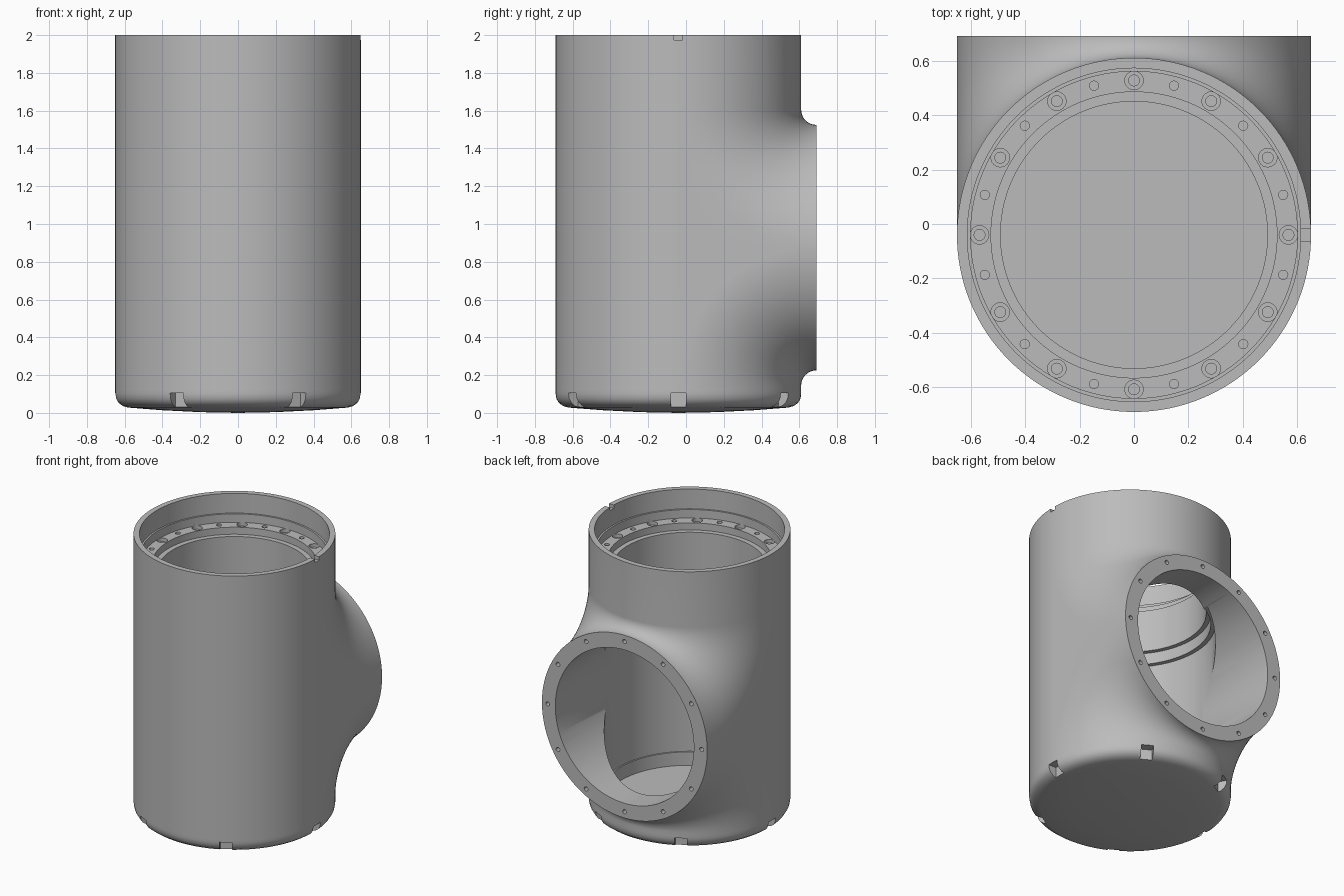
import bpy, bmesh
from math import pi, cos, sin, sqrt
from mathutils import Matrix, Vector

cube = bpy.data.objects.get("Cube")
if cube:
    bpy.data.objects.remove(cube, do_unlink=True)

R = 0.65        # outer radius of barrel and side port
YC = -0.04      # barrel axis
ZC = 0.875      # port axis height
BEND = 0.73     # port length, also the radius of the blend sweep
JOIN = 0.12     # height where the barrel meets the base
SEGS = 128

grey = bpy.data.materials.new("cast_grey")
grey.use_nodes = True
colour = (0.5, 0.5, 0.5, 1)
grey.diffuse_color = colour
grey.node_tree.nodes["Principled BSDF"].inputs["Base Color"].default_value = colour


def make_object(name, bm):
    bmesh.ops.recalc_face_normals(bm, faces=bm.faces[:])
    mesh = bpy.data.meshes.new(name)
    bm.to_mesh(mesh)
    bm.free()
    mesh.materials.append(grey)
    obj = bpy.data.objects.new(name, mesh)
    bpy.context.collection.objects.link(obj)
    return obj


def lathe(bm, profile, matrix, steps=SEGS):
    """Turn an (r, z) profile around its own axis and add it to bm."""
    tmp = bmesh.new()
    verts = [tmp.verts.new((r, 0, z)) for r, z in profile]
    edges = [tmp.edges.new(pair) for pair in zip(verts, verts[1:])]
    bmesh.ops.spin(tmp, geom=verts + edges, cent=(0, 0, 0), axis=(0, 0, 1),
                   angle=2 * pi, steps=steps, use_duplicate=False)
    bmesh.ops.remove_doubles(tmp, verts=tmp.verts[:], dist=1e-5)
    bmesh.ops.recalc_face_normals(tmp, faces=tmp.faces[:])
    tmp.transform(matrix)
    mesh = bpy.data.meshes.new("turned")
    tmp.to_mesh(mesh)
    tmp.free()
    bm.from_mesh(mesh)
    bpy.data.meshes.remove(mesh)


def box(bm, angle, radius, z, size):
    """Box pointing outwards from the barrel axis."""
    matrix = (Matrix.Translation((0, YC, 0)) @ Matrix.Rotation(angle, 4, 'Z')
              @ Matrix.Translation((radius, 0, z)) @ Matrix.Diagonal((*size, 1)))
    bmesh.ops.create_cube(bm, size=1, matrix=matrix)


def cut(obj, cutter):
    cutter.hide_render = True
    mod = obj.modifiers.new("cut", 'BOOLEAN')
    mod.operation = 'DIFFERENCE'
    mod.solver = 'EXACT'
    mod.object = cutter
    bpy.context.view_layer.objects.active = obj
    bpy.ops.object.modifier_apply(modifier=mod.name)
    bpy.data.objects.remove(cutter, do_unlink=True)


def smooth(obj):
    bpy.ops.object.select_all(action='DESELECT')
    obj.select_set(True)
    bpy.context.view_layer.objects.active = obj
    bpy.ops.object.shade_smooth_by_angle(angle=pi / 6)


def section(c):
    """Outline of the tee at half width c: barrel, port and swept corners."""
    arc = []
    for i in range(25):
        t = pi - pi / 2 * i / 24
        arc.append((BEND + (BEND - c) * cos(t), -BEND + (BEND - c) * sin(t)))
    lower = [(y, ZC + z) for y, z in arc]
    upper = [(y, ZC - z) for y, z in reversed(arc)]
    return [(-c, JOIN), (c, JOIN)] + lower + upper + [(c, 2), (-c, 2)]


# Tee body, lofted through sections from side to side
bm = bmesh.new()
rings = []
for i in range(SEGS // 2 + 1):
    a = 2 * pi * i / SEGS
    c = max(R * sin(a), 0.004)
    rings.append([bm.verts.new((R * cos(a), YC + y, z)) for y, z in section(c)])
for p, q in zip(rings, rings[1:]):
    for j in range(len(p)):
        k = (j + 1) % len(p)
        bm.faces.new((p[j], p[k], q[k], q[j]))
bm.faces.new(rings[0])
bm.faces.new(rings[-1])
body = make_object("tee_body", bm)

# Stepped main bore with the bolt ledge near the top
axis = Matrix.Translation((0, YC, 0))
bm = bmesh.new()
lathe(bm, [(0, .05), (.54, .05), (.54, .165), (.55, .165), (.55, 1.37),
           (.52, 1.37), (.52, 1.45), (.49, 1.45), (.49, 1.75), (.525, 1.75),
           (.525, 1.8), (.6, 1.8), (.6, 1.86), (.612, 1.86), (.612, 2.1),
           (0, 2.1)], axis)
cut(body, make_object("main_bore", bm))

# Side port bore
to_back = Matrix.Rotation(-pi / 2, 4, 'X')
port = Matrix.Translation((0, YC, ZC)) @ to_back
bm = bmesh.new()
lathe(bm, [(0, 0), (.545, 0), (.545, .85), (0, .85)], port)
cut(body, make_object("port_bore", bm))

# Bolt holes in the ledge and the port face, and the rim notch
bm = bmesh.new()
for i in range(24):
    a = 2 * pi * i / 24
    spot = axis @ Matrix.Translation((.567 * cos(a), .567 * sin(a), 1.8))
    if i % 2 == 0:
        lathe(bm, [(0, -.08), (.02, -.08), (.02, -.025), (.034, -.025),
                   (.034, .02), (0, .02)], spot, 24)
        spot = port @ Matrix.Translation((.605 * cos(a), .605 * sin(a), BEND))
        lathe(bm, [(0, -.05), (.015, -.05), (.015, .02), (0, .02)], spot, 16)
    else:
        lathe(bm, [(0, -.06), (.017, -.06), (.017, .02), (0, .02)], spot, 16)
box(bm, 0, .65, 2, (.12, .045, .05))
cut(body, make_object("hole_cutters", bm))
smooth(body)

# Slightly crowned base with a rounded edge and inner floor
bm = bmesh.new()
lathe(bm, [(0, 0), (.2, .004), (.4, .014), (.58, .028), (.61, .036),
           (.633, .053), (.646, .075), (R, .1), (R, JOIN), (.54, JOIN),
           (.54, .07), (0, .07)], axis)
base = make_object("base", bm)

# Six slots around the base edge
bm = bmesh.new()
for i in range(6):
    box(bm, pi / 3 * i, .65, .03, (.12, .08, .15))
cut(base, make_object("slot_cutters", bm))
smooth(base)
